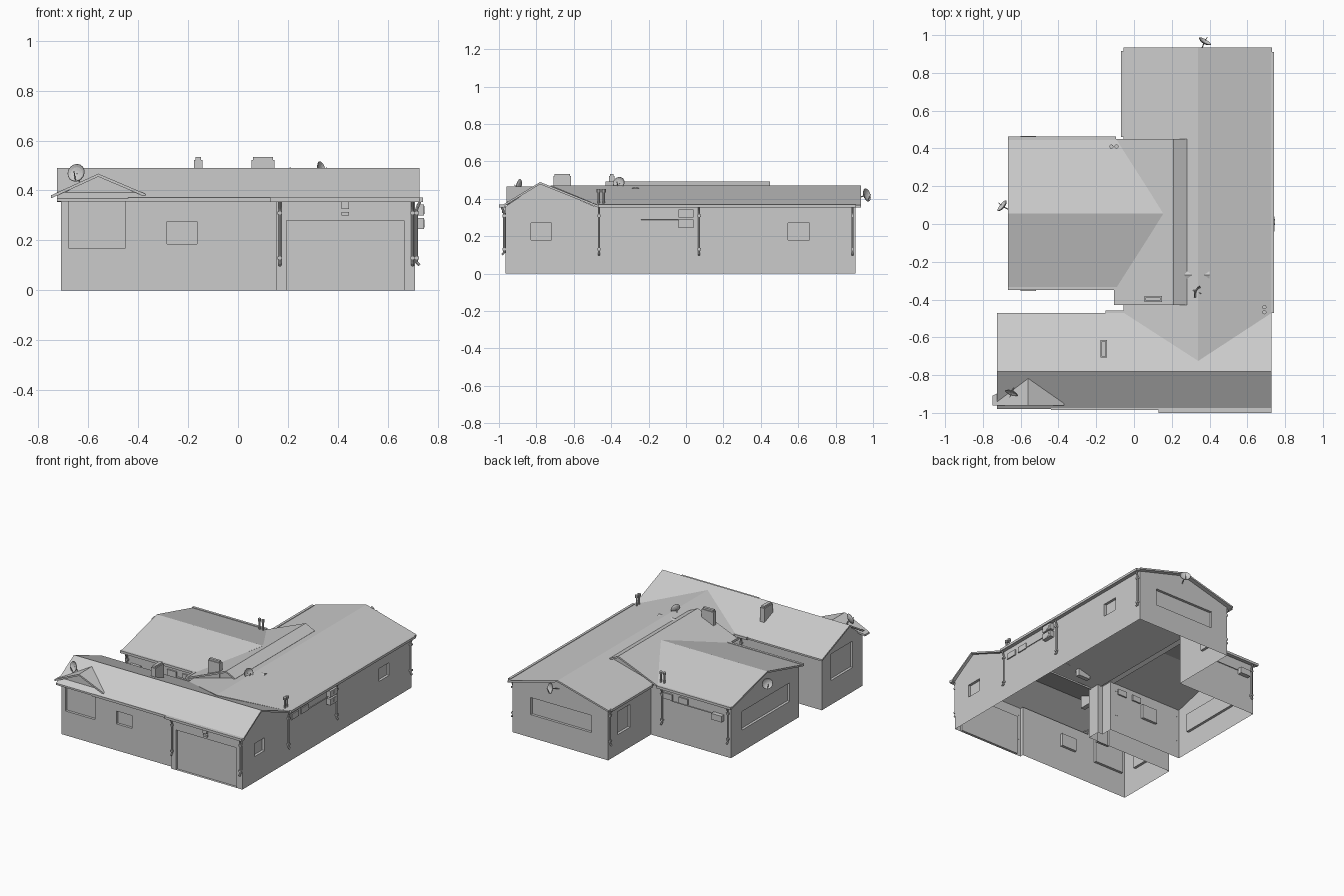
import bpy, bmesh, math
from mathutils import Vector, Matrix

if "Cube" in bpy.data.objects:
    bpy.data.objects.remove(bpy.data.objects["Cube"])

WALL_H = 0.36


def make(name, verts, faces):
    me = bpy.data.meshes.new(name)
    me.from_pydata([tuple(v) for v in verts], [], faces)
    bm = bmesh.new()
    bm.from_mesh(me)
    bmesh.ops.recalc_face_normals(bm, faces=bm.faces)
    bm.to_mesh(me)
    bm.free()
    ob = bpy.data.objects.new(name, me)
    bpy.context.collection.objects.link(ob)
    return ob


def box(name, x0, x1, y0, y1, z0, z1):
    v = [(x, y, z) for x in (x0, x1) for y in (y0, y1) for z in (z0, z1)]
    return make(name, v, [(0, 1, 3, 2), (4, 6, 7, 5), (0, 4, 5, 1),
                          (2, 3, 7, 6), (0, 2, 6, 4), (1, 5, 7, 3)])


def wall(name, p0, p1, openings=(), depth=0.018):
    """Wall sheet from p0 to p1; openings (a0, a1, z0, z1) along x or y become recessed panes."""
    p0, p1 = Vector((*p0, 0)), Vector((*p1, 0))
    k = 0 if abs(p1.x - p0.x) > abs(p1.y - p0.y) else 1
    d = (p1 - p0).normalized()
    inward = Vector((-d.y, d.x, 0)) * depth
    cuts_a = sorted({p0[k], p1[k], *[v for o in openings for v in o[:2]]})
    cuts_z = sorted({0, WALL_H, *[v for o in openings for v in o[2:]]})
    verts, faces = [], []

    def pt(a, z, off=0):
        v = p0 + inward * off
        v[k] = a
        v.z = z
        return v

    def quad(*pts):
        faces.append(tuple(range(len(verts), len(verts) + 4)))
        verts.extend(pts)

    for a0, a1 in zip(cuts_a, cuts_a[1:]):
        for z0, z1 in zip(cuts_z, cuts_z[1:]):
            am, zm = (a0 + a1) / 2, (z0 + z1) / 2
            if not any(o[0] < am < o[1] and o[2] < zm < o[3] for o in openings):
                quad(pt(a0, z0), pt(a1, z0), pt(a1, z1), pt(a0, z1))
    for a0, a1, z0, z1 in openings:
        c = [(a0, z0), (a1, z0), (a1, z1), (a0, z1)]
        quad(*[pt(*q, 1) for q in c])
        for i in range(4):
            q, r = c[i], c[(i + 1) % 4]
            quad(pt(*q), pt(*r), pt(*r, 1), pt(*q, 1))
    ob = make(name, verts, faces)
    bm = bmesh.new()
    bm.from_mesh(ob.data)
    bmesh.ops.remove_doubles(bm, verts=bm.verts, dist=1e-5)
    bmesh.ops.recalc_face_normals(bm, faces=bm.faces)
    bm.to_mesh(ob.data)
    bm.free()


def roof(name, start, end, t=0.012):
    """Two-slope slab; start and end are (eave, ridge, eave) points."""
    top = [Vector(p) for p in (*start, *end)]
    verts = top + [p - Vector((0, 0, t)) for p in top]
    f = [(0, 1, 4, 3), (1, 2, 5, 4)]
    f += [tuple(i + 6 for i in q) for q in f]
    f += [(i, j, j + 6, i + 6) for i, j in ((0, 1), (1, 2), (3, 4), (4, 5), (0, 3), (2, 5))]
    make(name, verts, f)


def rod(name, a, b, r=0.006, n=8):
    a, b = Vector(a), Vector(b)
    bm = bmesh.new()
    m = Matrix.Translation((a + b) / 2) @ (b - a).to_track_quat('Z', 'Y').to_matrix().to_4x4()
    bmesh.ops.create_cone(bm, cap_ends=True, segments=n, radius1=r, radius2=r,
                          depth=(b - a).length, matrix=m)
    me = bpy.data.meshes.new(name)
    bm.to_mesh(me)
    bm.free()
    bpy.context.collection.objects.link(bpy.data.objects.new(name, me))


def dish(c, n, foot, r=0.035):
    c, n = Vector(c), Vector(n).normalized()
    rings = [(0.35, 0.002), (0.7, 0.006), (1, 0.013)]
    verts = [Vector((0, 0, 0))] + [Vector((r * s * math.cos(i * math.pi / 8), r * s * math.sin(i * math.pi / 8), z))
                                   for s, z in rings for i in range(16)]
    faces = [(0, 1 + i, 1 + (i + 1) % 16) for i in range(16)]
    for k in (0, 16):
        faces += [(1 + k + i, 17 + k + i, 17 + k + (i + 1) % 16, 1 + k + (i + 1) % 16) for i in range(16)]
    q = n.to_track_quat('Z', 'Y')
    ob = make("satellite_dish", [c + q @ v for v in verts], faces)
    sol = ob.modifiers.new("thickness", 'SOLIDIFY')
    sol.thickness = 0.003
    rod("dish_mount", c, foot, 0.003)
    rod("dish_arm", c + q @ Vector((0, -r * 0.9, 0.01)), c + n * 0.035, 0.002, 6)


# Walls: one continuous outline, open below
outline = [(-.71, -.94), (.155, -.94), (.155, -.965), (.71, -.965), (.71, .905), (-.03, .905),
           (-.03, .43), (-.65, .43), (-.65, -.32), (-.07, -.32), (-.07, -.40), (-.03, -.40),
           (-.03, -.49), (-.71, -.49)]
openings = {
    0: [(-.68, -.45, .17, .355), (-.285, -.165, .185, .275)],
    2: [(.195, .665, 0, .28)],
    3: [(-.83, -.72, .18, .27), (.545, .66, .18, .27)],
    4: [(.10, .57, .16, .28)],
    5: [(.66, .80, .14, .30)],
    7: [(-.22, .31, .15, .28)],
    8: [(-.45, -.33, .18, .28)],
    12: [(-.2, -.1, 0, .29), (-.5, -.35, .16, .29)],
    13: [(-.83, -.59, .17, .355)],
}
for i, p in enumerate(outline):
    wall(f"wall_{i}", p, outline[(i + 1) % len(outline)], openings.get(i, ()))

# Gable infills between wall top and roof
gables = {
    "gable_right": [(.71, -.965, .36), (.71, -.49, .36), (.71, -.78, .483)],
    "gable_left": [(-.71, -.94, .36), (-.71, -.49, .36), (-.71, -.78, .483)],
    "gable_back": [(-.03, .905, .36), (.71, .905, .36), (.34, .905, .466)],
    "gable_west": [(-.65, .43, .36), (-.65, -.32, .36), (-.65, .055, .462)],
    "gable_porch": [(-.71, -.94, .36), (-.71, -.94, .385), (-.56, -.94, .458), (-.40, -.94, .386), (-.40, -.94, .36)],
    "raised_gable_north": [(-.03, .43, .36), (.21, .43, .485), (.28, .43, .44)],
    "raised_gable_south": [(-.07, -.41, .36), (.21, -.41, .485), (.28, -.41, .44)],
}
for name, pts in gables.items():
    make(name, pts, [tuple(range(len(pts)))])

# Roofs, with V ends where they meet another slope
fr = lambda x: [(x, -.98, .368), (x, -.78, .49), (x, -.47, .366)]
roof("front_roof", fr(-.725), fr(.728))
roof("right_wing_roof", [(-.055, -.47, .366), (.34, -.725, .472), (.73, -.47, .366)],
     [(-.055, .935, .366), (.34, .935, .472), (.73, .935, .366)])
roof("west_wing_roof", [(-.668, .45, .366), (-.668, .055, .47), (-.668, -.34, .366)],
     [(-.09, .45, .366), (.155, .055, .47), (-.09, -.34, .366)])
rr = lambda y: [(-.095, y, .366), (.21, y, .492), (.28, y, .457)]
roof("raised_roof", rr(-.43), rr(.45))
roof("porch_roof", [(-.75, -.96, .38), (-.56, -.96, .467), (-.37, -.96, .386)],
     [(-.75, -.91, .38), (-.56, -.812, .467), (-.37, -.945, .386)])
roof("ridge_vent", [(.25, -.30, .452), (.25, -.27, .464), (.25, -.24, .452)],
     [(.40, -.30, .452), (.40, -.27, .464), (.40, -.24, .452)])

# Gutters along the eaves
for g in [(-.44, .13, -.985, -.965), (.13, .728, -1.0, -.97), (.725, .742, -.47, .91),
          (-.068, -.05, .46, .915), (-.668, -.095, .445, .463), (-.668, -.095, -.35, -.333),
          (-.105, -.088, -.43, -.333), (-.15, -.05, -.472, -.457)]:
    box("gutter", *g, .354, .371)

# Downpipes: bent in from the gutter, then down the wall
for x, y, ox, oy in [(.168, -.972, 0, -1), (.70, -.972, 0, -1), (.716, -.465, 1, 0), (.716, .07, 1, 0),
                     (.716, .89, 1, 0), (-.036, .89, -1, 0), (-.12, .437, 0, 1), (-.63, .437, 0, 1),
                     (-.63, -.327, 0, -1), (-.12, -.327, 0, -1), (-.09, -.483, 0, 1)]:
    rod("downpipe", (x, y, .325), (x, y, .11))
    rod("downpipe_bend", (x, y, .325), (x + ox * .014, y + oy * .014, .358))
    rod("downpipe_outlet", (x, y, .112), (x + ox * .012, y + oy * .012, .10))
    for z in (.31, .13):
        box("pipe_bracket", x - .009, x + .009, y - .009, y + .009, z - .006, z + .006)

# Wall vents and air conditioners: right side
for y in (-.43, -.32):
    box("wall_vent", .70, .718, y, y + .08, .285, .325)
for z in (.30, .245):
    box("air_conditioner", .715, .745, -.04, .04, z, z + .044)
    rod("fan_cover", (.744, .01, z + .022), (.747, .01, z + .022), .016, 12)
rod("coolant_pipe", (.714, -.24, .29), (.714, -.04, .29), .003, 6)
# West wing: both long walls
for y, s in ((.43, 1), (-.32, -1)):
    lo, hi = sorted((y - s * .01, y + s * .01))
    for x in (-.2, -.32):
        box("wall_vent", x, x + .07, lo, hi, .285, .325)
    lo, hi = sorted((y + s * .005, y + s * .035))
    box("air_conditioner", -.60, -.52, lo, hi, .25, .293)
    rod("coolant_pipe", (-.52, y + s * .006, .28), (-.2, y + s * .006, .28), .003, 6)
# Lamp over the garage
box("garage_lamp", .415, .445, -.985, -.96, .325, .355)
box("garage_lamp_base", .415, .445, -.98, -.96, .30, .314)

# Chimneys with narrowed caps
for x0, x1, y0, y1, ax in ((-.177, -.143, -.708, -.615, 1), (.055, .147, -.412, -.382, 0)):
    box("chimney", x0, x1, y0, y1, .36, .522)
    box("chimney_cap", x0 + .006, x1 - .006, y0 + .006, y1 - .006, .522, .534)

# Roof vent pipes
for x, y in ((.69, -.44), (.69, -.467), (-.12, .41), (-.093, .41)):
    rod("vent_pipe", (x, y, .365), (x, y, .435))
    rod("vent_cap", (x, y, .435), (x, y, .452), .011, 10)

# Satellite dishes
dish((-.645, -.885, .468), (-.35, -.9, .25), (-.635, -.865, .43))
dish((.37, .958, .418), (.5, .85, .25), (.35, .905, .40))
dish((-.69, .09, .405), (-.75, .6, .25), (-.65, .07, .39))
dish((.325, -.355, .482), (.85, -.4, .25), (.31, -.35, .455), .032)
